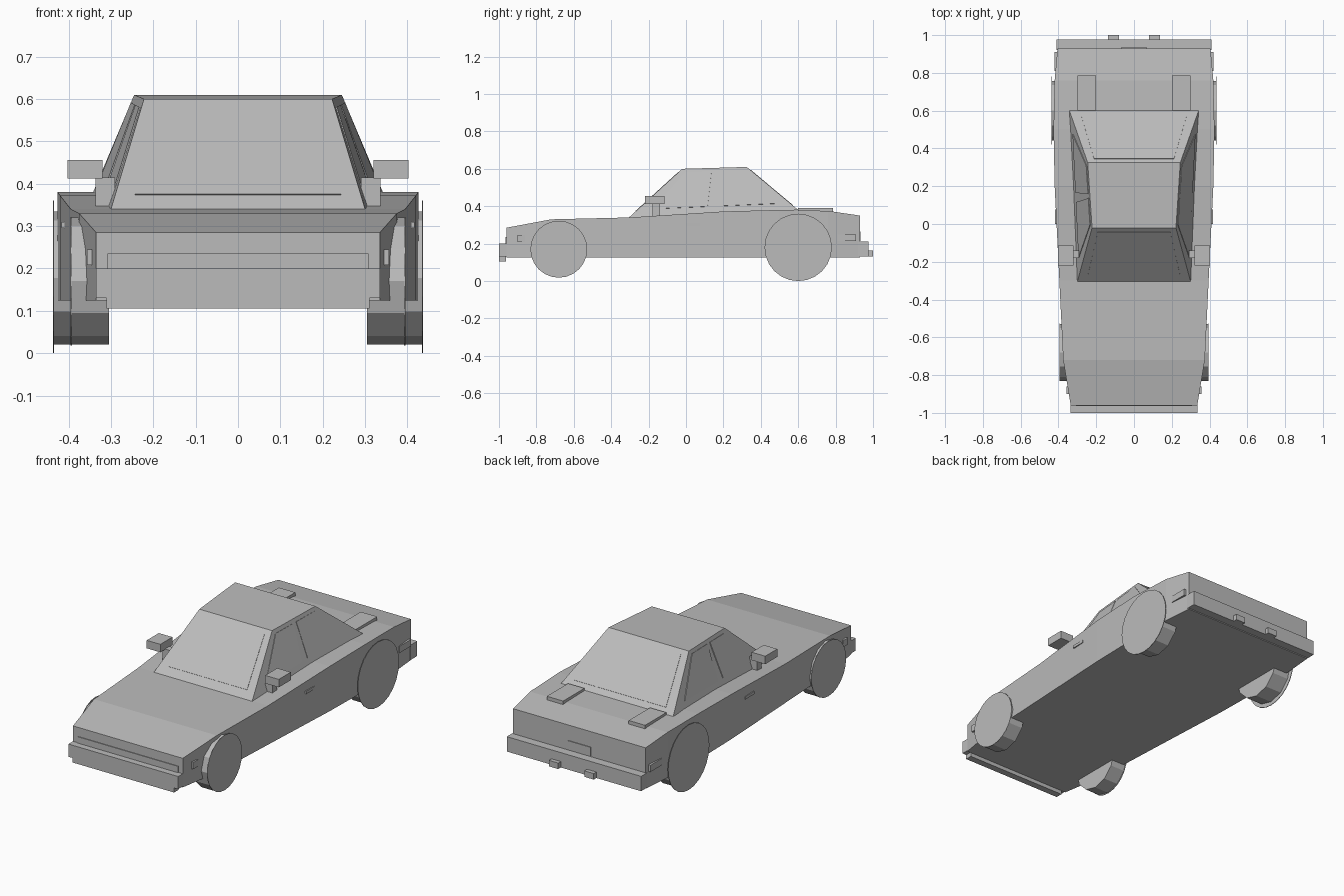
import bpy, bmesh, math
from mathutils import Vector

cube = bpy.data.objects.get("Cube")
if cube:
    bpy.data.objects.remove(cube, do_unlink=True)

grey = bpy.data.materials.new("plain_grey")
grey.use_nodes = True
colour = (0.5, 0.5, 0.5, 1)
grey.diffuse_color = colour
grey.node_tree.nodes["Principled BSDF"].inputs["Base Color"].default_value = colour


def finish(name, bm):
    bmesh.ops.recalc_face_normals(bm, faces=bm.faces[:])
    mesh = bpy.data.meshes.new(name)
    bm.to_mesh(mesh)
    bm.free()
    mesh.materials.append(grey)
    obj = bpy.data.objects.new(name, mesh)
    bpy.context.scene.collection.objects.link(obj)
    return obj


def loft(name, sections):
    """Join equal-length rings of points and cap both ends."""
    bm = bmesh.new()
    rings = [[bm.verts.new(p) for p in ring] for ring in sections]
    count = len(rings[0])
    for a, b in zip(rings, rings[1:]):
        for i in range(count):
            j = (i + 1) % count
            bm.faces.new((a[i], a[j], b[j], b[i]))
    bm.faces.new(rings[0])
    bm.faces.new(rings[-1])
    return finish(name, bm)


def box(name, x, y, z):
    ring = lambda yy: [(x[0], yy, z[0]), (x[1], yy, z[0]), (x[1], yy, z[1]), (x[0], yy, z[1])]
    return loft(name, [ring(y[0]), ring(y[1])])


def pair(name, x, y, z):
    box("left_" + name, x, y, z)
    box("right_" + name, (-x[1], -x[0]), y, z)


def cylinder(name, x0, x1, y, z, radius, sides):
    def ring(x):
        return [(x, y + radius * math.sin(k * math.tau / sides),
                 z - radius * math.cos(k * math.tau / sides)) for k in range(sides)]
    return loft(name, [ring(x0), ring(x1)])


def panel(name, corners, margins, depth=0.004):
    """Thin plate on a four-cornered surface, held back from its edges."""
    a, b, c, d = [Vector(p) for p in corners]
    at = lambda u, v: a.lerp(b, u).lerp(d.lerp(c, u), v)
    u0, u1, v0, v1 = margins
    quad = [at(u0, v0), at(u1, v0), at(u1, v1), at(u0, v1)]
    normal = (b - a).cross(d - a).normalized()
    if normal.z < 0:
        normal = -normal
    return loft(name, [[p - normal * depth for p in quad], [p + normal * depth for p in quad]])


# Body: stations along the length as (y, half width, top height)
stations = [(-0.96, 0.335, 0.285), (-0.72, 0.375, 0.33), (-0.3, 0.395, 0.34),
            (0.2, 0.42, 0.372), (0.5, 0.426, 0.38), (0.76, 0.42, 0.375), (0.93, 0.405, 0.35)]
floor = 0.125
loft("body", [[(-w, y, floor), (w, y, floor), (w, y, top), (-w, y, top)]
              for y, w, top in stations])

# Cabin: matching base and roof corners
base = [(-0.3, -0.305, 0.34), (0.3, -0.305, 0.34), (0.342, 0.6, 0.38), (-0.342, 0.6, 0.38)]
roof = [(-0.222, -0.02, 0.6), (0.222, -0.02, 0.6), (0.245, 0.325, 0.61), (-0.245, 0.325, 0.61)]
loft("cabin", [base, roof])

# Glass
panel("windscreen", (base[0], base[1], roof[1], roof[0]), (0.08, 0.92, 0.13, 0.93), 0.002)
panel("rear_window", (base[2], base[3], roof[3], roof[2]), (0.08, 0.92, 0.1, 0.93), 0.002)
for side, (a, b) in {"left": (1, 2), "right": (0, 3)}.items():
    corners = (base[a], base[b], roof[b], roof[a])
    panel(side + "_front_window", corners, (0.1, 0.46, 0.16, 0.92), 0.003)
    panel(side + "_rear_window", corners, (0.52, 0.9, 0.16, 0.92), 0.003)

# Wheels with flat outer discs
for side, s in (("left", 1), ("right", -1)):
    cylinder(side + "_front_tyre", s * 0.305, s * 0.392, -0.68, 0.17, 0.15, 12)
    cylinder(side + "_front_disc", s * 0.392, s * 0.395, -0.68, 0.17, 0.152, 24)
    cylinder(side + "_rear_tyre", s * 0.335, s * 0.434, 0.6, 0.177, 0.157, 12)
    cylinder(side + "_rear_disc", s * 0.434, s * 0.437, 0.6, 0.18, 0.18, 24)

# Bumpers, exhausts and nose trim
box("front_bumper", (-0.335, 0.335), (-1.0, -0.955), (0.13, 0.2))
box("front_lip", (-0.31, 0.31), (-1.0, -0.962), (0.105, 0.135))
box("nose_trim", (-0.308, 0.308), (-0.964, -0.95), (0.2, 0.235))
box("rear_bumper", (-0.41, 0.41), (0.92, 0.977), (0.13, 0.212))
pair("exhaust", (0.08, 0.137), (0.93, 1.0), (0.13, 0.163))
box("number_plate", (-0.07, 0.07), (0.925, 0.934), (0.215, 0.265))

# Side details
pair("mirror", (0.32, 0.403), (-0.22, -0.115), (0.412, 0.456))
pair("mirror_mount", (0.29, 0.336), (-0.18, -0.14), (0.34, 0.415))
pair("door_handle", (0.39, 0.417), (0.0, 0.077), (0.295, 0.31))
pair("front_marker", (0.32, 0.357), (-0.9, -0.86), (0.208, 0.245))
pair("rear_marker", (0.38, 0.42), (0.81, 0.91), (0.213, 0.25))
pair("deck_vent", (0.2, 0.3), (0.6, 0.785), (0.365, 0.391))
